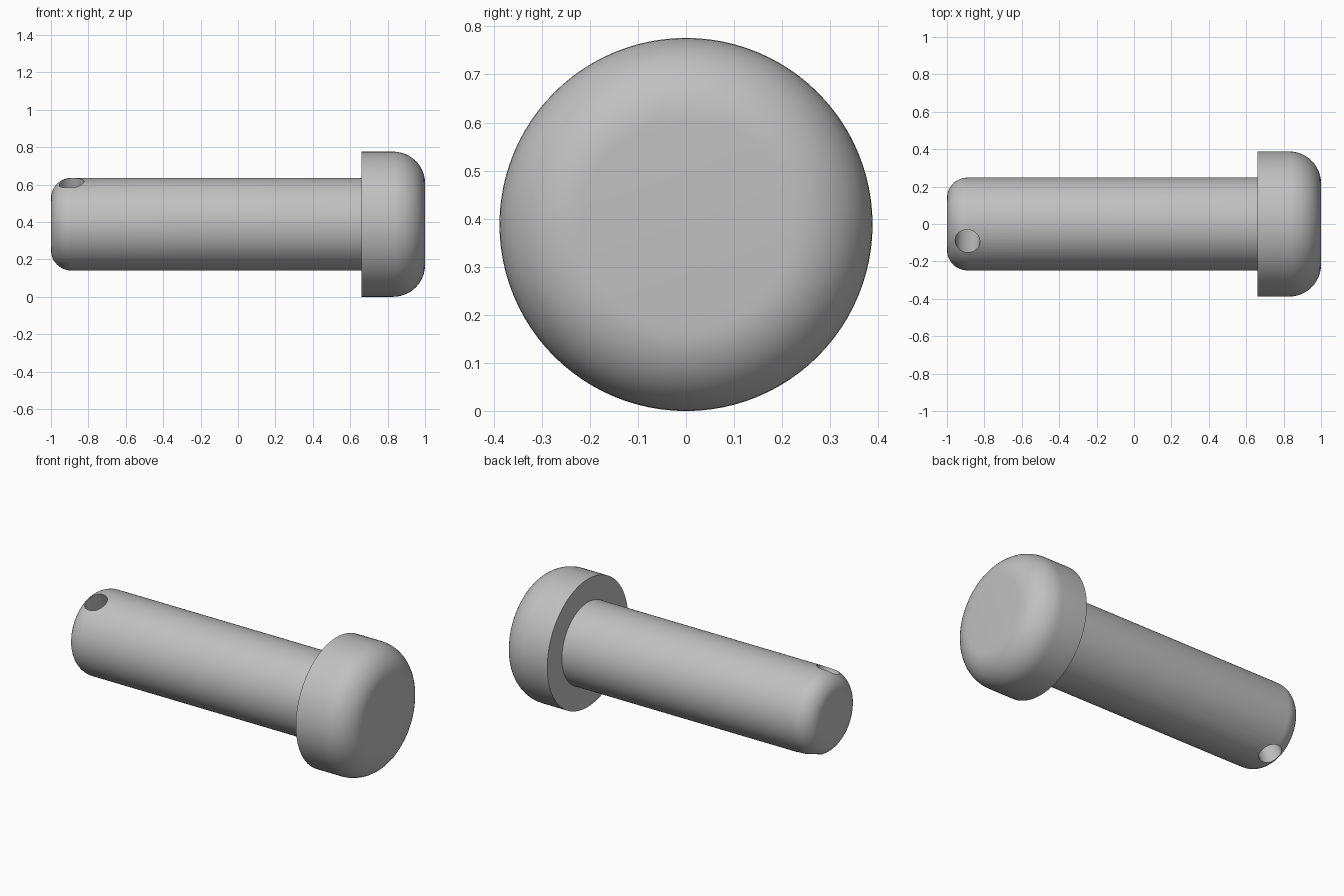
import bpy
import bmesh
from math import cos, sin, pi, radians
from mathutils import Matrix, Vector

cube = bpy.data.objects.get("Cube")
if cube:
    bpy.data.objects.remove(cube, do_unlink=True)

HEAD_R, SHAFT_R = 0.388, 0.248
HEAD_X = 0.66
SEGMENTS = 96

steel = bpy.data.materials.new("grey steel")
steel.use_nodes = True
steel.diffuse_color = (0.53, 0.53, 0.53, 1)
steel.node_tree.nodes["Principled BSDF"].inputs["Base Color"].default_value = steel.diffuse_color


def fillet(x_end, radius, r, side, steps=12):
    """Quarter-round (x, radius) points from the flat end to the cylinder wall."""
    return [(x_end - side * r * (1 - cos(a)), radius - r + r * sin(a))
            for a in (i * pi / 2 / steps for i in range(steps + 1))]


def new_object(name, bm):
    bmesh.ops.recalc_face_normals(bm, faces=bm.faces)
    mesh = bpy.data.meshes.new(name)
    bm.to_mesh(mesh)
    bm.free()
    mesh.materials.append(steel)
    obj = bpy.data.objects.new(name, mesh)
    bpy.context.collection.objects.link(obj)
    return obj


# Headed pin: one lathed profile around the x axis
profile = fillet(-1, SHAFT_R, 0.11, -1)
profile += [(HEAD_X, SHAFT_R), (HEAD_X, HEAD_R)]
profile += reversed(fillet(1, HEAD_R, 0.17, 1))

bm = bmesh.new()
rings = [[bm.verts.new((x, r * sin(2 * pi * i / SEGMENTS), HEAD_R + r * cos(2 * pi * i / SEGMENTS)))
          for i in range(SEGMENTS)] for x, r in profile]
for a, b in zip(rings, rings[1:]):
    for i in range(SEGMENTS):
        j = (i + 1) % SEGMENTS
        bm.faces.new((a[i], a[j], b[j], b[i]))
bm.faces.new(rings[0])
bm.faces.new(rings[-1])
pin = new_object("headed_pin", bm)

# Cross hole: tilted cylinder through the shaft axis near its tip
bm = bmesh.new()
placement = Matrix.Translation(Vector((-0.89, 0, HEAD_R))) @ Matrix.Rotation(radians(22.5), 4, 'X')
bmesh.ops.create_cone(bm, cap_ends=True, segments=48, radius1=0.066, radius2=0.066,
                      depth=0.8, matrix=placement)
cutter = new_object("hole_cutter", bm)

cut = pin.modifiers.new("cross_hole", 'BOOLEAN')
cut.operation = 'DIFFERENCE'
cut.solver = 'EXACT'
cut.object = cutter
bpy.ops.object.select_all(action='DESELECT')
pin.select_set(True)
bpy.context.view_layer.objects.active = pin
bpy.ops.object.modifier_apply(modifier=cut.name)
bpy.data.objects.remove(cutter, do_unlink=True)

bpy.ops.object.shade_smooth_by_angle(angle=radians(30))
